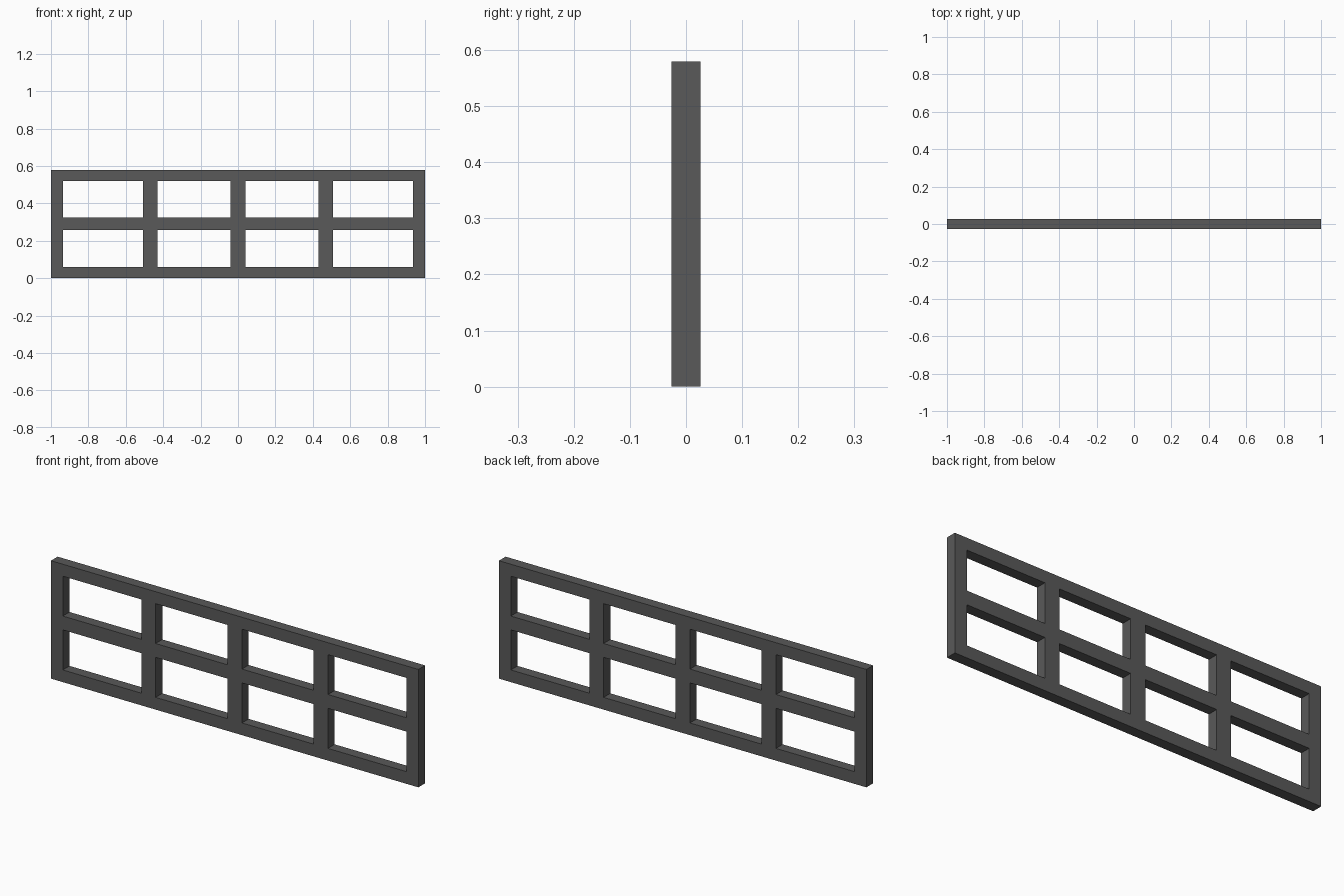
import bpy, bmesh, math

if "Cube" in bpy.data.objects:
    bpy.data.objects.remove(bpy.data.objects["Cube"])

DEPTH = 0.052
# Lines across the panel: every second gap is an opening
XS = [-1, -0.935, -0.508, -0.43, -0.04, 0.04, 0.43, 0.508, 0.935, 1]
ZS = [0, 0.06, 0.257, 0.325, 0.521, 0.58]

grey = bpy.data.materials.new("dark grey")
grey.diffuse_color = (0.1, 0.1, 0.1, 1)
grey.use_nodes = True
grey.node_tree.nodes["Principled BSDF"].inputs["Base Color"].default_value = grey.diffuse_color

# Lattice face: all cells except the openings
bm = bmesh.new()
grid = [[bm.verts.new((x, -DEPTH / 2, z)) for z in ZS] for x in XS]
for i in range(len(XS) - 1):
    for j in range(len(ZS) - 1):
        if not (i % 2 and j % 2):
            bm.faces.new((grid[i][j], grid[i + 1][j], grid[i + 1][j + 1], grid[i][j + 1]))

# Thickness: extrude the lattice to the back
front = bm.faces[:]
back = bmesh.ops.extrude_face_region(bm, geom=front, use_keep_orig=True)["geom"]
bmesh.ops.translate(bm, vec=(0, DEPTH, 0),
                    verts=[g for g in back if isinstance(g, bmesh.types.BMVert)])
bmesh.ops.recalc_face_normals(bm, faces=bm.faces)

mesh = bpy.data.meshes.new("window_frame")
bm.to_mesh(mesh)
bm.free()
mesh.materials.append(grey)
frame = bpy.data.objects.new("window_frame", mesh)
bpy.context.collection.objects.link(frame)
